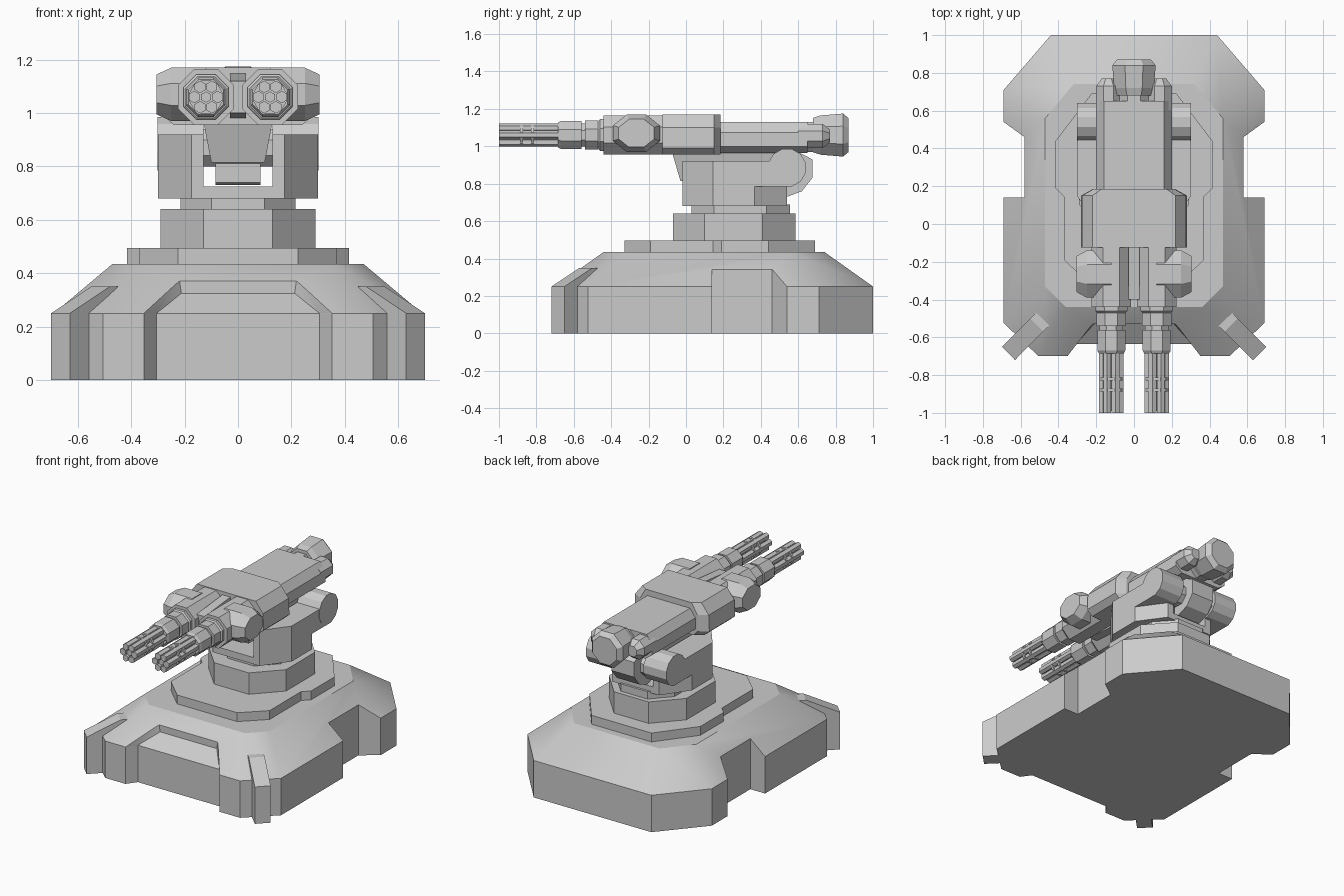
import bpy, bmesh, math
from mathutils import Vector

if "Cube" in bpy.data.objects:
    bpy.data.objects.remove(bpy.data.objects["Cube"])

grey = bpy.data.materials.new("plain_grey")
grey.diffuse_color = (0.6, 0.6, 0.6, 1)
grey.use_nodes = True
grey.node_tree.nodes["Principled BSDF"].inputs["Base Color"].default_value = grey.diffuse_color


def finish(name, bm):
    bmesh.ops.recalc_face_normals(bm, faces=bm.faces)
    me = bpy.data.meshes.new(name)
    bm.to_mesh(me)
    bm.free()
    me.materials.append(grey)
    ob = bpy.data.objects.new(name, me)
    bpy.context.collection.objects.link(ob)
    return ob


def loft(name, rings):
    """Skin a list of equal-length point rings and cap both ends."""
    bm = bmesh.new()
    vs = [[bm.verts.new(p) for p in r] for r in rings]
    n = len(rings[0])
    for a, b in zip(vs, vs[1:]):
        for i in range(n):
            j = (i + 1) % n
            bm.faces.new((a[i], a[j], b[j], b[i]))
    bm.faces.new(vs[0])
    bm.faces.new(vs[-1])
    return finish(name, bm)


def prism_z(name, pts, z0, z1):
    return loft(name, [[(x, y, z) for x, y in pts] for z in (z0, z1)])


def prism_x(name, pts, x0, x1):
    return loft(name, [[(x, y, z) for y, z in pts] for x in (x0, x1)])


def sym(half):
    """Mirror a half outline across x = 0."""
    return half + [(-x, y) for x, y in reversed(half)]


def convex(name, pts):
    bm = bmesh.new()
    for p in pts:
        bm.verts.new(p)
    bmesh.ops.convex_hull(bm, input=bm.verts[:])
    return finish(name, bm)


def polygon(n, c, d, rc, rd):
    """Flat-sided n-gon with half extents rc, rd."""
    k = 1 / math.cos(math.pi / n)
    return [(c + rc * k * math.cos(math.tau * (i + .5) / n),
             d + rd * k * math.sin(math.tau * (i + .5) / n)) for i in range(n)]


def turned_y(name, cx, cz, stations, n=8):
    """Faceted turned part along y; stations are (y, radius)."""
    return loft(name, [[(x, y, z) for x, z in polygon(n, cx, cz, r, r)]
                       for y, r in stations])


def cut(ob, cutters):
    for c in cutters:
        c.hide_render = True
        m = ob.modifiers.new("cut", 'BOOLEAN')
        m.operation = 'DIFFERENCE'
        m.solver = 'EXACT'
        m.object = c
    dg = bpy.context.evaluated_depsgraph_get()
    me = bpy.data.meshes.new_from_object(ob.evaluated_get(dg))
    ob.modifiers.clear()
    ob.data = me
    for c in cutters:
        bpy.data.objects.remove(c)


# Hull with sloped shoulders
low = sym([(.44, 1), (.69, .71), (.69, -.525), (.505, -.70)])
top = sym([(.32, .74), (.47, .56), (.47, -.33), (.36, -.44)])
hull = loft("base_hull", [[(x, y, 0) for x, y in low],
                          [(x, y, .25) for x, y in low],
                          [(x, y, .435) for x, y in top]])
cutters = []
for s in (-1, 1):
    cutters.append(prism_z("side_notch_cutter", [(s * x, y) for x, y in
                   [(.58, .14), (.8, .14), (.8, .62), (.58, .46)]], -.1, .6))
# Recessed front panel: upright part and sloped part
cutters.append(prism_z("front_cutter_low", sym([(.305, -.635), (.36, -.71)]), -.1, .2505))
cutters.append(convex("front_cutter_high", [(s * x, y, z) for s in (-1, 1) for x, y, z in
               [(.305, -.635, .25), (.212, -.53, .325), (.36, -.71, .25), (.22, -.53, .38)]]))
cut(hull, cutters)

# Diagonal corner fins
for s in (-1, 1):
    outline = [(.70, -.65), (.63, -.72)]
    mid = [(.55, -.50), (.48, -.57)]
    inner = [(.43, -.38), (.36, -.45)]
    loft("corner_fin", [[(s * p[0][0], p[0][1], 0), (s * p[1][0], p[1][1], 0),
                         (s * p[1][0], p[1][1], z), (s * p[0][0], p[0][1], z)]
                        for p, z in ((outline, .25), (mid, .35), (inner, .35))])

# Turntable stack
prism_z("deck_plate", sym([(.225, .69), (.415, .44), (.415, .19), (.37, .145),
                           (.37, -.19), (.225, -.33)]), .43, .495)
prism_z("turntable", sym([(.13, .585), (.29, .41), (.29, .10), (.13, -.07)]), .49, .64)
prism_z("turntable_neck", sym([(.10, .555), (.215, .43), (.215, .15), (.10, .03)]), .63, .69)

# Yoke with two arms
prism_z("yoke_floor", sym([(.14, .54), (.14, -.02)]), .68, .725)
for s in (-1, 1):
    prism_z("yoke_arm_lower", [(s * x, y) for x, y in
            [(.13, -.02), (.175, -.02), (.30, .145), (.30, .365), (.175, .54), (.13, .54)]],
            .68, .786)
    prism_z("yoke_arm_upper", [(s * x, y) for x, y in
            [(.13, -.02), (.175, -.02), (.30, .145), (.30, .52), (.13, .52)]], .785, .92)
    prism_x("arm_pivot", polygon(12, .54, .885, .10, .10), s * .13, s * .301)
prism_x("pivot_axle", polygon(8, .54, .87, .07, .07), -.14, .14)
prism_x("rear_actuator", [(.50, .74), (.54, .73), (.62, .76), (.675, .83),
                          (.675, .93), (.60, .97), (.50, .97)], -.085, .085)

# Gun cradle under the body
loft("gun_cradle", [[(s * x, y, z) for s, y in ((1, y0), (1, y1), (-1, y1), (-1, y0))]
                    for x, z, y0, y1 in ((.13, .97, -.075, .56), (.10, .815, -.03, .52))])

# Main gun body
block = [(.22, 1.17), (.275, 1.10), (.28, .99), (.24, .955)]
loft("gun_body", [[(x * k, y, z) for x, z in sym(block)]
                  for y, k in ((-.125, 1), (.15, 1), (.185, .78))])
rear = sym([(.16, 1.13), (.20, 1.075), (.20, 1.0), (.15, .963)])
loft("gun_rear_body", [[(x, y, z) for x, z in rear] for y in (.15, .65)])
for s in (-1, 1):
    turned_y("rear_knob", s * .135, 1.055, [(.6, .065), (.73, .065), (.77, .035)])
turned_y("rear_core", 0, 1.05, [(.6, .08), (.72, .08)])
turned_y("rear_canister", 0, 1.06, [(.68, .092), (.72, .105), (.84, .115), (.87, .09)])

# Twin rotary guns
prism_x("gun_bridge", [(-.40, 1.0), (-.40, 1.12), (-.1, 1.15), (-.1, .98)], -.03, .03)
for s in (-1, 1):
    x, z = s * .12, 1.06
    turned_y("gun_housing", x, z, [(-.44, .105), (-.10, .105)])
    loft("side_pod", [[(s * px, py, pz) for py, pz in polygon(8, -.265, z + .01, ry, rz)]
                      for px, ry, rz in ((.12, .125, .10), (.25, .125, .10), (.305, .095, .075))])
    turned_y("gun_collar", x, z, [(-.475, .07), (-.46, .085), (-.43, .085)])
    turned_y("gun_sleeve", x, z, [(-.54, .078), (-.47, .078)])
    turned_y("gun_neck", x, z, [(-.57, .062), (-.53, .062)])
    turned_y("gun_muzzle_ring", x, z, [(-.685, .066), (-.67, .074), (-.56, .074)])
    turned_y("centre_barrel", x, z, [(-.99, .018), (-.67, .018)], 6)
    for i in range(6):
        a = math.tau * i / 6
        turned_y("barrel", x + .044 * math.cos(a), z + .044 * math.sin(a),
                 [(-1, .02), (-.67, .02)], 6)
    for y in (-.88, -.82):
        turned_y("barrel_clamp", x, z, [(y - .008, .062), (y + .008, .062)], 12)

# Soft shading across the hull shoulders only
hull.data.shade_smooth()
hull.data.set_sharp_from_angle(angle=math.radians(32))
